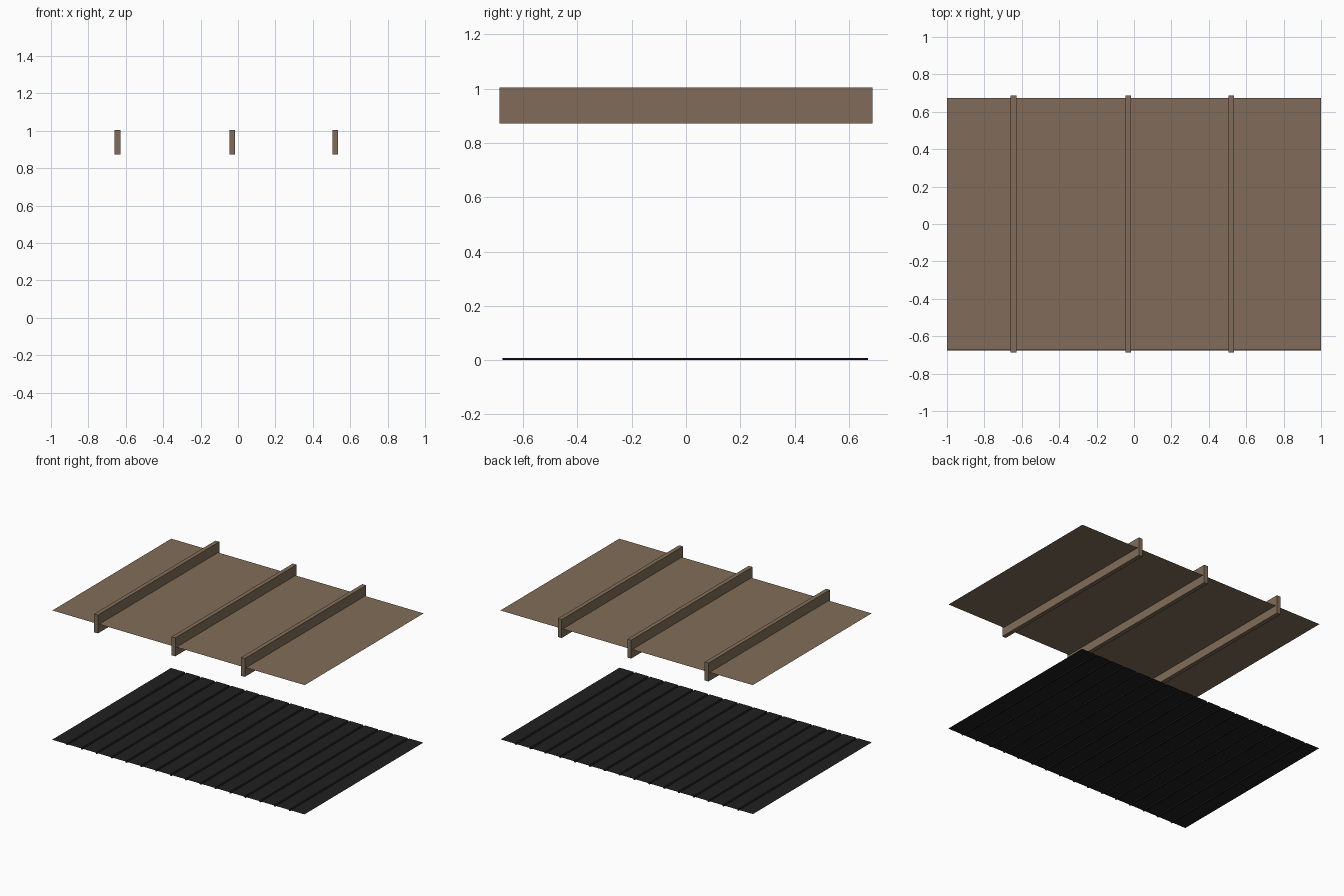
import bpy

if "Cube" in bpy.data.objects:
    bpy.data.objects.remove(bpy.data.objects["Cube"])


def material(name, rgb):
    m = bpy.data.materials.new(name)
    m.diffuse_color = (*rgb, 1.0)
    m.use_nodes = True
    m.node_tree.nodes["Principled BSDF"].inputs["Base Color"].default_value = m.diffuse_color
    return m


def mesh_object(name, verts, faces, mat):
    me = bpy.data.meshes.new(name)
    me.from_pydata(verts, [], faces)
    me.materials.append(mat)
    ob = bpy.data.objects.new(name, me)
    bpy.context.collection.objects.link(ob)
    return ob


def sweep_sheet(name, profile, y0, y1, mat):
    """Open sheet: an (x, z) profile swept along y, facing up."""
    verts = [(x, y, z) for x, z in profile for y in (y0, y1)]
    faces = [(2*i, 2*i + 2, 2*i + 3, 2*i + 1) for i in range(len(profile) - 1)]
    return mesh_object(name, verts, faces, mat)


wood = material("brown wood", (0.22, 0.152, 0.10))
dark = material("near black floor", (0.0145, 0.0145, 0.0145))

HALF_Y = 0.673

# Ceiling sheet, no thickness
sweep_sheet("ceiling", [(-1, 0.932), (1, 0.932)], -HALF_Y, HALF_Y, wood)

# Floor: boards with narrow grooves between them, open at the ends
BOARDS, GROOVE, DEPTH = 17, 0.008, 0.007
pitch = 2.0 / BOARDS
profile = [(-1.0, DEPTH)]
for i in range(1, BOARDS):
    x = -1.0 + i * pitch
    profile += [(x - GROOVE, DEPTH), (x - GROOVE / 2, 0),
                (x + GROOVE / 2, 0), (x + GROOVE, DEPTH)]
profile.append((1.0, DEPTH))
sweep_sheet("floor_boards", profile, -HALF_Y - 0.003, HALF_Y - 0.003, dark)

# Three beams running front to back through the ceiling
for name, x in (("left", -0.644), ("middle", -0.031), ("right", 0.52)):
    bpy.ops.mesh.primitive_cube_add(size=1, location=(x, 0, 0.938))
    beam = bpy.context.object
    beam.name = name + "_ceiling_beam"
    beam.scale = (0.03, 1.374, 0.132)
    bpy.ops.object.transform_apply(location=False, rotation=False, scale=True)
    beam.data.materials.append(wood)
